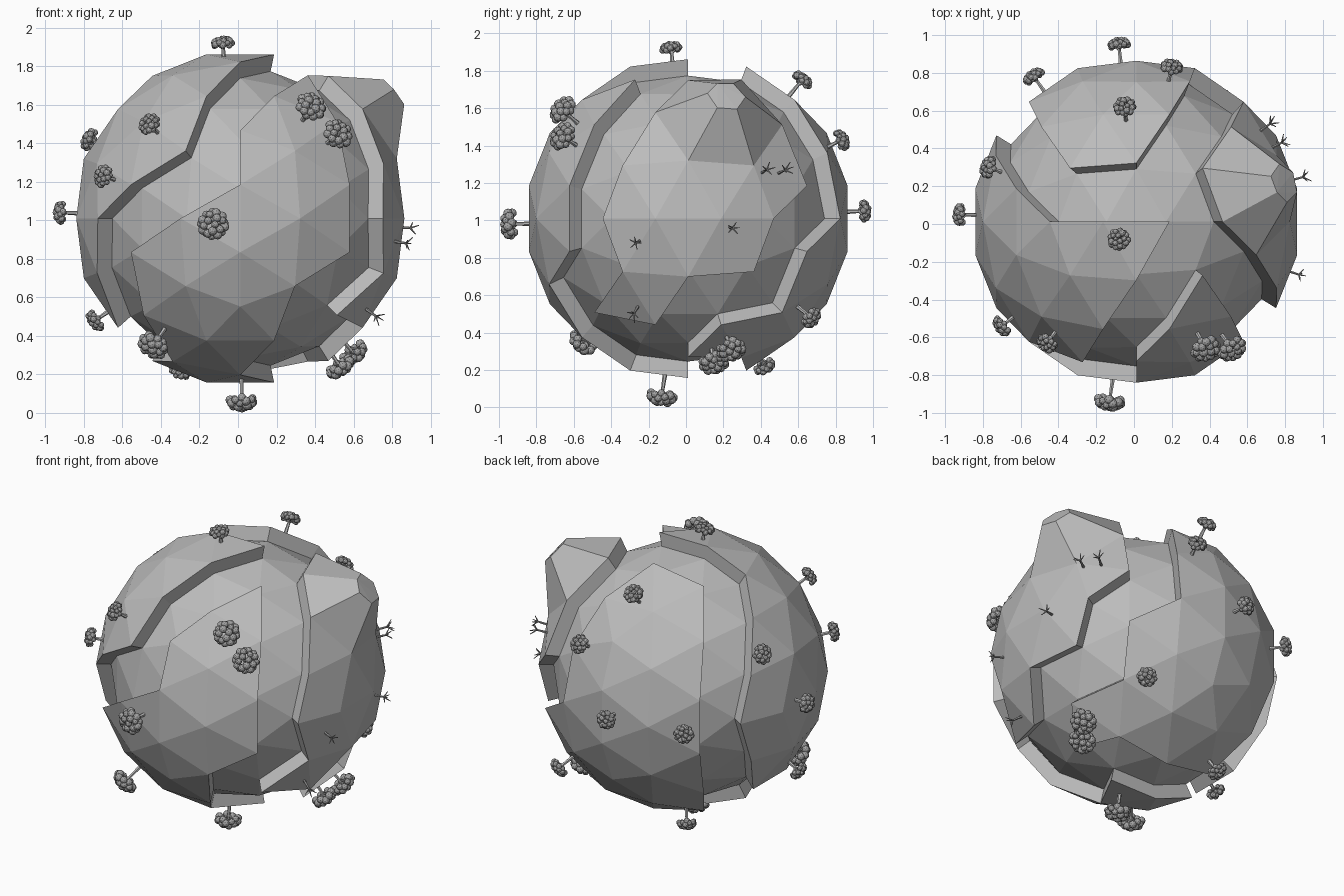
import bpy, bmesh, math, random
from mathutils import Vector, Matrix

random.seed(4)
if "Cube" in bpy.data.objects:
    bpy.data.objects.remove(bpy.data.objects["Cube"])

CENTER = Vector((0.012, 0.012, 1.01))
R_OUT, R_CORE = 0.87, 0.78


def material(name, grey):
    m = bpy.data.materials.new(name)
    m.use_nodes = True
    col = (grey, grey, grey, 1)
    m.diffuse_color = col
    m.node_tree.nodes["Principled BSDF"].inputs["Base Color"].default_value = col
    return m


ROCK = material("rock grey", 0.5)
LEAF = material("foliage grey", 0.37)


def finish(bm, name, mats):
    bmesh.ops.recalc_face_normals(bm, faces=bm.faces)
    me = bpy.data.meshes.new(name)
    bm.to_mesh(me)
    bm.free()
    ob = bpy.data.objects.new(name, me)
    bpy.context.collection.objects.link(ob)
    for m in mats:
        me.materials.append(m)
    return ob


def hull(points):
    bm = bmesh.new()
    for p in points:
        bm.verts.new(p)
    bmesh.ops.convex_hull(bm, input=bm.verts)
    bm.verts.index_update()
    return bm


# Geodesic sphere: icosahedron with each edge split in three
phi = (1 + math.sqrt(5)) / 2
ico = []
for a in (-1, 1):
    for b in (-phi, phi):
        ico += [Vector((a, 0, b)), Vector((b, a, 0)), Vector((0, b, a))]
base = hull(ico)
points = list(ico)
for e in base.edges:
    p, q = (v.co for v in e.verts)
    points += [p.lerp(q, 1 / 3), p.lerp(q, 2 / 3)]
points += [f.calc_center_median() for f in base.faces]
base.free()
sphere = hull([p.normalized() for p in points])
dirs = [v.co.copy() for v in sphere.verts]
tris = [[v.index for v in f.verts] for f in sphere.faces]
sphere.free()

# Low core seen at the bottom of the cracks
core = bmesh.new()
cv = [core.verts.new(CENTER + d * R_CORE) for d in dirs]
for t in tris:
    core.faces.new([cv[i] for i in t])
finish(core, "planet_core", [ROCK])


# Crust plates: great-circle style cuts decide which plate owns each corner
def plate_of(d):
    x, y, z = d
    if -x + 0.55 * y + 0.72 * z > 0.127 and y + 0.5 * x < 0.112:
        return "right_plate"
    if x - 0.45 * y + 0.45 * z > 0.38 and x + y - 0.2 * z > 0.05:
        return "left_plate"
    if y + 0.1 * x > 0.03:
        return "back_plate"
    if d.dot(Vector((0.404, -0.327, -0.855))) > 0.99:
        return None
    return "front_plate"


owner = [plate_of(d) for d in dirs]
for name in ("front_plate", "back_plate", "left_plate", "right_plate"):
    bm = bmesh.new()
    top, low = {}, {}
    for i, d in enumerate(dirs):
        if owner[i] == name:
            top[i] = bm.verts.new(CENTER + d * R_OUT)
            low[top[i]] = CENTER + d * R_CORE
    for t in tris:
        if all(i in top for i in t):
            bm.faces.new([top[i] for i in t])
    rim = [e for e in bm.edges if e.is_boundary]
    foot = {}
    for e in rim:
        for v in e.verts:
            if v not in foot:
                foot[v] = bm.verts.new(low[v])
    for e in rim:
        a, b = e.verts
        bm.faces.new((a, b, foot[b], foot[a]))
    bmesh.ops.delete(bm, geom=[v for v in bm.verts if not v.link_faces], context="VERTS")
    finish(bm, name, [ROCK])

# Blunt mountain standing on the left plate
peak_dir = max(dirs, key=lambda d: d.dot(Vector((0.73, 0.2, 0.653))))
ring = sorted(dirs, key=lambda d: -d.dot(peak_dir))[1:7]
summit = Vector((0.81, 0.22, 1.68))
pts = [CENTER + d * R_OUT for d in ring]
pts += [summit + (d - peak_dir) * R_OUT * 0.3 for d in ring]
finish(hull(pts), "mountain", [ROCK])


# Trees
def rod(bm, a, b, r1, r2):
    d = b - a
    mat = Matrix.Translation((a + b) / 2) @ d.to_track_quat("Z", "Y").to_matrix().to_4x4()
    bmesh.ops.create_cone(bm, cap_ends=True, segments=6, radius1=r1, radius2=r2,
                          depth=d.length, matrix=mat)


def frame(p):
    d = (Vector(p) - CENTER).normalized()
    return Matrix.Translation(CENTER) @ d.to_track_quat("Z", "Y").to_matrix().to_4x4()


def leafy_tree(p, size):
    bm = bmesh.new()
    h = (Vector(p) - CENTER).length
    rod(bm, Vector((0, 0, R_OUT * 0.95)), Vector((0, 0, h)), 0.013, 0.008)
    for k in range(3):
        a = k * math.tau / 3
        rod(bm, Vector((0, 0, h - 0.03)),
            Vector((math.cos(a) * size * 0.6, math.sin(a) * size * 0.6, h)), 0.006, 0.004)
    trunk_faces = len(bm.faces)
    # Puffs spread over a flattened dome
    n = 22
    for k in range(n):
        z = 1 - 1.5 * (k + 0.5) / n
        rr = math.sqrt(1 - z * z) * size * 0.78
        a = k * 2.4
        pos = Vector((rr * math.cos(a), rr * math.sin(a), h + z * size * 0.42))
        bmesh.ops.create_icosphere(bm, subdivisions=2,
                                   radius=size * random.uniform(0.24, 0.32),
                                   matrix=Matrix.Translation(pos))
    bm.faces.ensure_lookup_table()
    for f in bm.faces[trunk_faces:]:
        f.material_index = 1
    bm.transform(frame(p))
    finish(bm, "leafy_tree", [ROCK, LEAF])


def bare_tree(p):
    bm = bmesh.new()
    fork = Vector((0, 0, R_OUT + 0.045))
    rod(bm, Vector((0, 0, R_OUT * 0.95)), fork, 0.009, 0.006)
    for k in range(5):
        a = k * math.tau / 5 + random.uniform(-0.3, 0.3)
        out = Vector((math.cos(a), math.sin(a), 0))
        tip = fork + out * 0.036 + Vector((0, 0, random.uniform(0.015, 0.04)))
        rod(bm, fork, tip, 0.005, 0.002)
    bm.transform(frame(p))
    finish(bm, "bare_tree", [LEAF])


LEAFY = [
    (-0.08, -0.08, 1.92), (0.38, -0.66, 1.59), (0.52, -0.66, 1.45), (-0.13, -0.94, 0.98),
    (-0.46, -0.63, 1.5), (-0.7, -0.54, 1.23), (-0.77, 0.3, 1.42), (-0.92, 0.05, 1.04),
    (-0.05, 0.62, 1.75), (0.2, 0.83, 1.43), (-0.08, 0.95, 1.05), (-0.53, 0.78, 1.01),
    (-0.74, -0.12, 0.48), (-0.44, -0.55, 0.35), (-0.3, 0.42, 0.22), (0.02, -0.13, 0.06),
    (0.53, 0.15, 0.24), (0.6, 0.24, 0.31), (0.46, 0.67, 0.48),
]
BIG = (1, 2, 3, 13, 15, 16, 17)
for i, p in enumerate(LEAFY):
    leafy_tree(p, 0.08 if i in BIG else 0.06)

BARE = [(0.72, 0.53, 1.27), (0.78, 0.43, 1.27), (0.9, 0.25, 0.96),
        (0.88, -0.27, 0.88), (0.72, -0.28, 0.5)]
for p in BARE:
    bare_tree(p)
